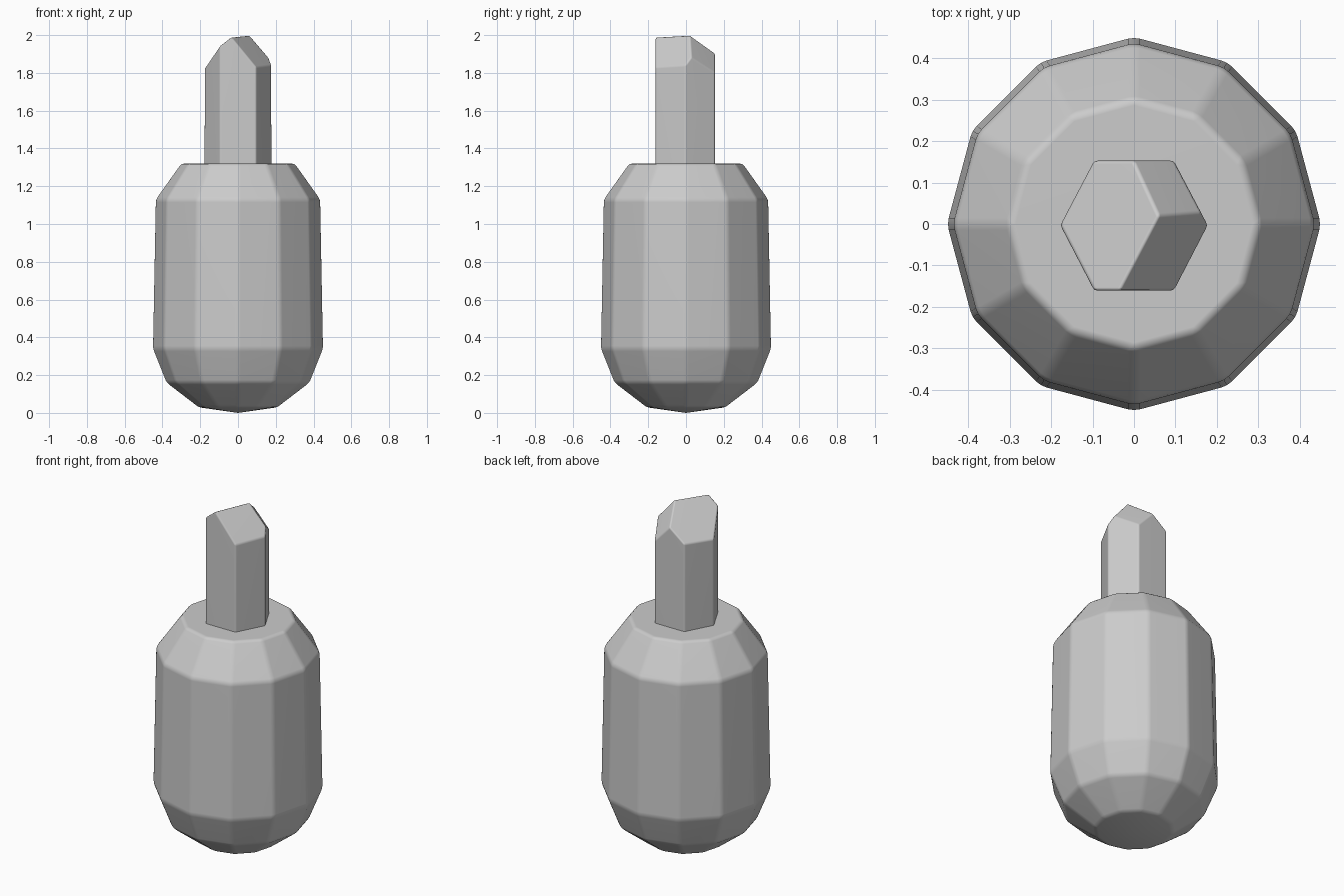
import bpy, bmesh, math
from mathutils import Vector

cube = bpy.data.objects.get("Cube")
if cube:
    bpy.data.objects.remove(cube, do_unlink=True)

grey = bpy.data.materials.new("light_grey")
grey.use_nodes = True
grey.diffuse_color = (0.6, 0.6, 0.6, 1)
grey.node_tree.nodes["Principled BSDF"].inputs["Base Color"].default_value = (0.6, 0.6, 0.6, 1)


def finish(bm, name, bevel):
    """Turn a bmesh into an object with softened facet edges."""
    bmesh.ops.recalc_face_normals(bm, faces=bm.faces[:])
    for f in bm.faces:
        f.smooth = True
    mesh = bpy.data.meshes.new(name)
    bm.to_mesh(mesh)
    bm.free()
    mesh.materials.append(grey)
    obj = bpy.data.objects.new(name, mesh)
    bpy.context.collection.objects.link(obj)
    mod = obj.modifiers.new("soft_edges", 'BEVEL')
    mod.width = bevel
    mod.segments = 2
    mod.limit_method = 'ANGLE'
    mod.angle_limit = math.radians(10)
    weighted = obj.modifiers.new("flat_facets", 'WEIGHTED_NORMAL')
    weighted.keep_sharp = True
    return obj


# Faceted body: a twelve-sided lathe, pole at the bottom, flat cap on top
SIDES = 12
profile = [(0.21, 0.03), (0.38, 0.16), (0.452, 0.34), (0.437, 1.13), (0.302, 1.32)]
bm = bmesh.new()
rings = []
for r, z in profile:
    angles = [math.tau * i / SIDES for i in range(SIDES)]
    rings.append([bm.verts.new((r * math.cos(a), r * math.sin(a), z)) for a in angles])
pole = bm.verts.new((0, 0, 0))
for i in range(SIDES):
    j = (i + 1) % SIDES
    bm.faces.new((pole, rings[0][j], rings[0][i]))
    for low, high in zip(rings, rings[1:]):
        bm.faces.new((low[i], low[j], high[j], high[i]))
bm.faces.new(rings[-1])
finish(bm, "body", 0.015)

# Crystal stem: a hexagonal prism trimmed by three slanted planes
hexagon = [(0.178, -0.003), (0.096, 0.153), (-0.096, 0.153),
           (-0.178, -0.003), (-0.096, -0.161), (0.096, -0.161)]
bm = bmesh.new()
base = bm.faces.new([bm.verts.new((x, y, 1.31)) for x, y in hexagon])
top = bmesh.ops.extrude_face_region(bm, geom=[base])
for v in top["geom"]:
    if isinstance(v, bmesh.types.BMVert):
        v.co.z = 2.3

peak = Vector((0.06, 0.02, 2.0))
front_ridge = Vector((-0.035, -0.16, 1.99))
back_ridge = Vector((0, 0.15, 1.907))
cuts = [(front_ridge, Vector((-0.18, 0, 1.82))),
        (front_ridge, Vector((0.18, 0, 1.84))),
        (back_ridge, Vector((0.095, 0.155, 1.80)))]
for a, b in cuts:
    normal = (a - peak).cross(b - peak).normalized()
    if normal.z < 0:
        normal.negate()
    cut = bmesh.ops.bisect_plane(bm, geom=bm.verts[:] + bm.edges[:] + bm.faces[:],
                                 plane_co=peak, plane_no=normal, clear_outer=True)
    rim = [e for e in bm.edges if e.is_boundary]
    bmesh.ops.holes_fill(bm, edges=rim, sides=0)
bmesh.ops.remove_doubles(bm, verts=bm.verts[:], dist=0.002)
finish(bm, "crystal_stem", 0.008)
